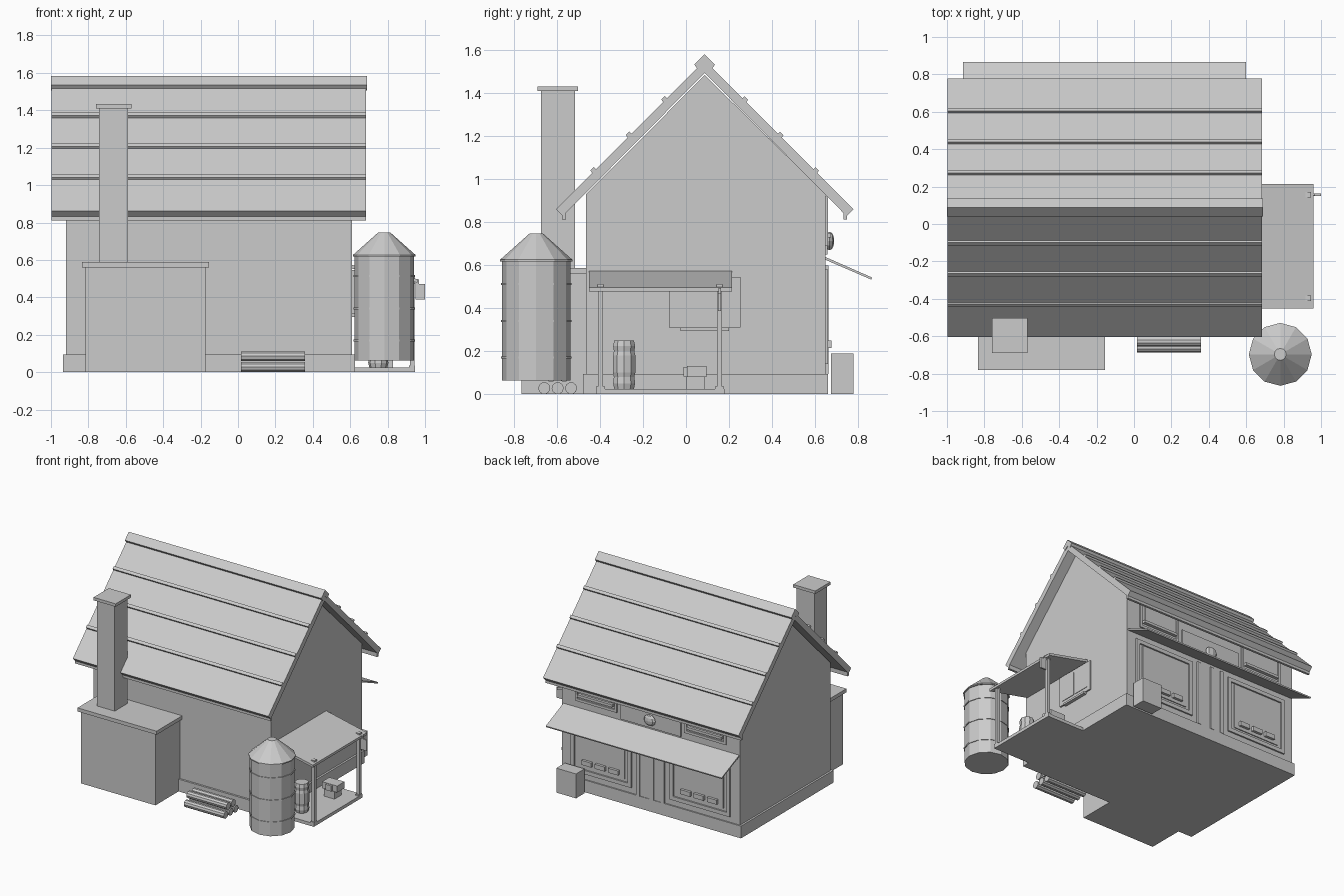
import bpy, bmesh, math
from mathutils import Vector

if "Cube" in bpy.data.objects:
    bpy.data.objects.remove(bpy.data.objects["Cube"])


def mesh(name, verts, faces):
    me = bpy.data.meshes.new(name)
    me.from_pydata(verts, [], faces)
    bm = bmesh.new()
    bm.from_mesh(me)
    bmesh.ops.recalc_face_normals(bm, faces=bm.faces)
    bm.to_mesh(me)
    bm.free()
    ob = bpy.data.objects.new(name, me)
    bpy.context.collection.objects.link(ob)
    return ob


def extrude_x(name, profile, x0, x1):
    """Extrude a closed (y, z) profile along x."""
    n = len(profile)
    verts = [(x, y, z) for x in (x0, x1) for y, z in profile]
    faces = [tuple(range(n)), tuple(range(n, 2 * n))]
    faces += [(i, (i + 1) % n, n + (i + 1) % n, n + i) for i in range(n)]
    return mesh(name, verts, faces)


def box(name, x0, x1, y0, y1, z0, z1):
    return extrude_x(name, [(y0, z0), (y1, z0), (y1, z1), (y0, z1)], x0, x1)


def lathe(name, profile, x, y, sides):
    """Turn an (r, z) profile around a vertical axis."""
    verts = [(x + r * math.cos(2 * math.pi * k / sides),
              y + r * math.sin(2 * math.pi * k / sides), z)
             for r, z in profile for k in range(sides)]
    rows = len(profile)
    faces = [(i * sides + k, i * sides + (k + 1) % sides,
              (i + 1) * sides + (k + 1) % sides, (i + 1) * sides + k)
             for i in range(rows - 1) for k in range(sides)]
    faces += [tuple(range(sides)), tuple(range((rows - 1) * sides, rows * sides))]
    return mesh(name, verts, faces)


# House body and foundation
RIDGE = 0.087
extrude_x("house_walls", [(-0.465, 0.0), (0.65, 0.0), (0.65, 0.93),
                          (RIDGE, 1.485), (-0.465, 0.93)], -0.92, 0.61)
box("foundation", -0.935, 0.625, -0.48, 0.66, 0.0, 0.095)

# Roof slabs, eave boards, battens and ridge cap
X0, X1 = -0.998, 0.685
TOP = 1.553
for s, side in ((-1, "front"), (1, "back")):
    def P(d, z):
        return (RIDGE + s * d, z)
    extrude_x("roof_" + side, [P(0, TOP), P(0.692, TOP - 0.692),
                               P(0.66, TOP - 0.724), P(0, 1.495)], X0, X1)
    extrude_x("eave_board_" + side, [P(0.645, 0.86), P(0.663, 0.86),
                                     P(0.663, 0.812), P(0.645, 0.812)], X0, X1)
    for i, z in enumerate((1.365, 1.2, 1.035)):
        d = TOP - z
        extrude_x(f"roof_batten_{side}_{i}",
                  [P(d - 0.012, z + 0.012), P(d - 0.002, z + 0.022),
                   P(d + 0.014, z + 0.006), P(d + 0.004, z - 0.008)], X0, X1)
W = 0.048
extrude_x("ridge_cap", [(RIDGE, 1.582), (RIDGE + W, 1.582 - W), (RIDGE + W - 0.02, 1.514 - W + 0.04),
                        (RIDGE, 1.53), (RIDGE - W + 0.02, 1.514 - W + 0.04), (RIDGE - W, 1.582 - W)],
          X0 - 0.003, X1 + 0.005)

# Chimney
box("chimney_base", -0.815, -0.175, -0.765, -0.46, 0, 0.56)
box("chimney_base_cap", -0.835, -0.155, -0.78, -0.46, 0.56, 0.588)
box("chimney_stack", -0.742, -0.588, -0.675, -0.517, 0.585, 1.412)
box("chimney_cap", -0.76, -0.57, -0.69, -0.503, 1.41, 1.433)

# Log pile
LOGS = [(-0.66, 0.028), (-0.597, 0.028), (-0.535, 0.028), (-0.628, 0.085), (-0.567, 0.085)]
for i, (y, z) in enumerate(LOGS):
    ring = [(y + 0.028 * math.cos(math.pi * k / 5), z + 0.028 * math.sin(math.pi * k / 5))
            for k in range(10)]
    extrude_x(f"log_{i}", ring, 0.015, 0.358)

# Water tank
TX, TY = 0.782, -0.697
lathe("tank_body", [(0.159, 0.063), (0.159, 0.622)], TX, TY, 12)
lathe("tank_roof", [(0.168, 0.618), (0.168, 0.626), (0.032, 0.747)], TX, TY, 12)
for i, z in enumerate((0.17, 0.34, 0.513)):
    lathe(f"tank_band_{i}", [(0.164, z - 0.005), (0.164, z + 0.005)], TX, TY, 12)

# Side lean-to
extrude_profile = [(0.61, 0.573), (0.96, 0.497), (0.96, 0.478), (0.61, 0.553)]
mesh("lean_to_roof",
     [(x, y, z) for y in (-0.452, 0.213) for x, z in extrude_profile],
     [(0, 1, 2, 3), (4, 5, 6, 7), (0, 1, 5, 4), (1, 2, 6, 5), (2, 3, 7, 6), (3, 0, 4, 7)])
box("lean_to_floor", 0.61, 0.945, -0.418, 0.18, 0, 0.025)
for side, y in (("front", -0.398), ("back", 0.156)):
    box("lean_to_post_" + side, 0.92, 0.944, y - 0.012, y + 0.012, 0.02, 0.5)
    box("post_head_" + side, 0.917, 0.947, y - 0.015, y + 0.015, 0.48, 0.512)
    box("post_foot_" + side, 0.915, 0.945, y - 0.02, y + 0.02, 0.02, 0.035)
box("hanging_board", 0.95, 1.0, 0.15, 0.163, 0.388, 0.472)
box("board_bracket", 0.94, 0.968, 0.152, 0.162, 0.47, 0.495)

# Items under the lean-to
lathe("barrel", [(0.048, 0.025), (0.054, 0.05), (0.05, 0.08), (0.055, 0.1), (0.055, 0.18),
                 (0.05, 0.2), (0.054, 0.225), (0.048, 0.25)], 0.75, -0.288, 10)
box("work_block", 0.74, 0.83, 0.0, 0.085, 0.025, 0.082)
box("work_block_top", 0.72, 0.85, 0.005, 0.095, 0.08, 0.13)
box("work_block_tip", 0.76, 0.81, -0.012, 0.006, 0.083, 0.127)

# Side window
box("side_window_frame", 0.605, 0.622, -0.08, 0.253, 0.31, 0.545)
for i, y in enumerate((-0.05, 0.095)):
    box(f"side_window_pane_{i}", 0.615, 0.626, y, y + 0.13, 0.34, 0.52)
box("side_window_sill", 0.61, 0.636, -0.025, 0.2, 0.295, 0.31)

# Back wall: door, shop windows, upper windows
MID = -0.155
box("back_door", MID - 0.1, MID + 0.1, 0.64, 0.656, 0.095, 0.6)
for i, x in enumerate((-0.12, -0.03, 0.09)):
    box(f"door_post_{i}", MID + x, MID + x + 0.03, 0.64, 0.663, 0.095, 0.6)


def frame(name, x0, x1, z0, z1, w, y1):
    """Rectangular frame of four bars on the back wall."""
    box(name + "_left", x0, x0 + w, 0.64, y1, z0, z1)
    box(name + "_right", x1 - w, x1, 0.64, y1, z0, z1)
    box(name + "_bottom", x0 + w, x1 - w, 0.64, y1, z0, z0 + w)
    box(name + "_top", x0 + w, x1 - w, 0.64, y1, z1 - w, z1)


for s, side in ((-1, "left"), (1, "right")):
    c = MID + s * 0.425
    frame("shop_window_" + side, c - 0.26, c + 0.26, 0.14, 0.58, 0.03, 0.662)
    box("shop_window_pane_" + side, c - 0.2, c + 0.2, 0.64, 0.657, 0.19, 0.54)
    for i in (-1, 0, 1):
        x = c + i * 0.115
        box(f"goods_{side}_{i + 1}", x - 0.042, x + 0.042, 0.65, 0.677, 0.215, 0.25)
    u = MID + s * 0.47
    frame("upper_window_" + side, u - 0.18, u + 0.18, 0.69, 0.92, 0.02, 0.66)
    box("upper_window_pane_" + side, u - 0.13, u + 0.13, 0.64, 0.655, 0.74, 0.9)
    box("upper_window_sill_" + side, u - 0.15, u + 0.15, 0.65, 0.675, 0.73, 0.75)

# Centre panel with round ornament
box("centre_panel", MID - 0.26, MID + 0.26, 0.64, 0.658, 0.65, 0.81)
bpy.ops.mesh.primitive_uv_sphere_add(segments=8, ring_count=6, location=(MID, 0.668, 0.713))
orn = bpy.context.object
orn.name = "round_ornament"
orn.scale = (0.05, 0.022, 0.043)

# Awning and crate
extrude_x("awning", [(0.645, 0.64), (0.866, 0.543), (0.863, 0.533), (0.645, 0.627)], -0.913, 0.6)
box("crate", 0.4, 0.57, 0.675, 0.78, 0, 0.19)
